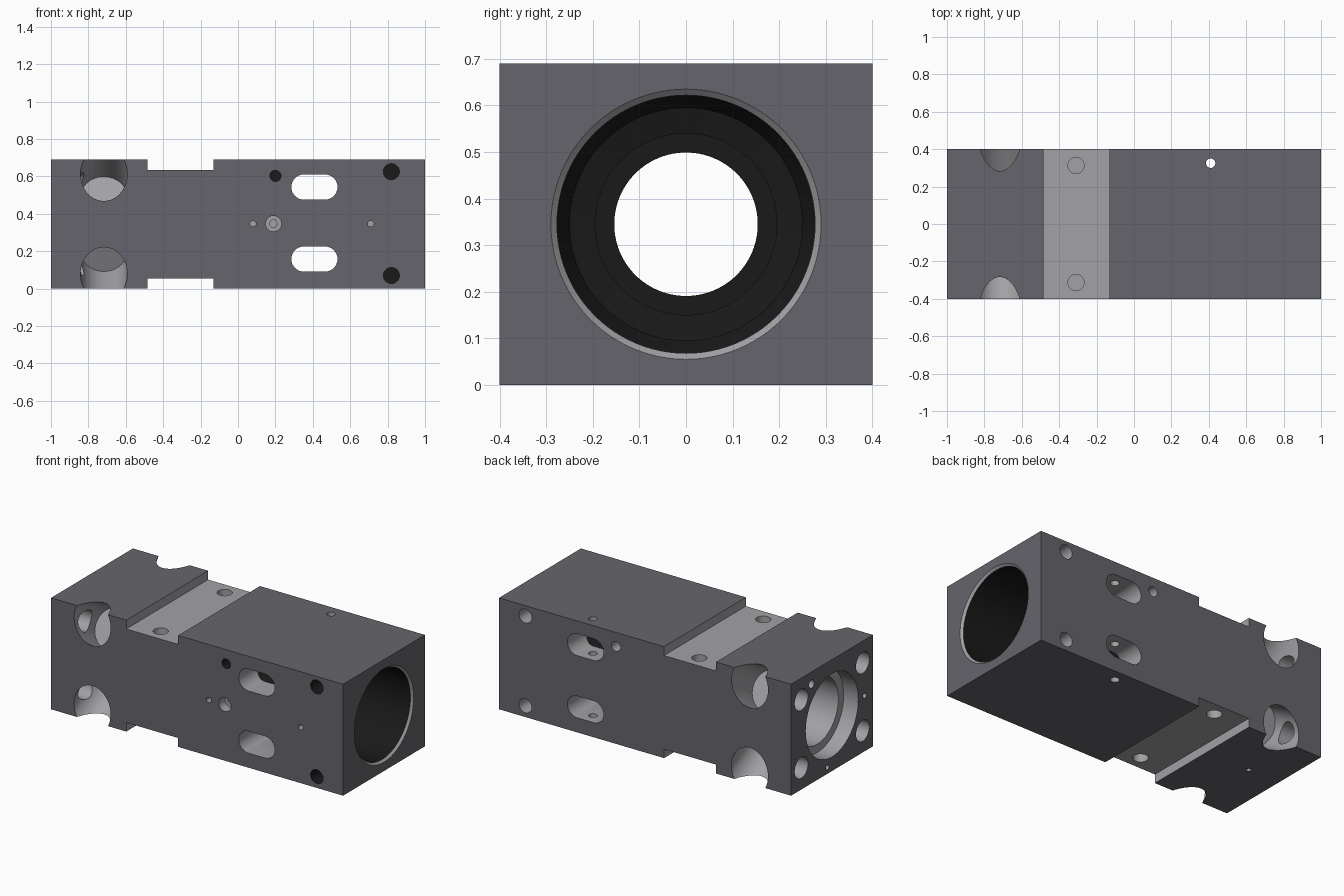
import bpy, bmesh, math
from mathutils import Vector

if "Cube" in bpy.data.objects:
    bpy.data.objects.remove(bpy.data.objects["Cube"])

ZC = 0.345  # bore axis height


def material(name, v, b):
    m = bpy.data.materials.new(name)
    m.diffuse_color = (v, v, b, 1)
    m.use_nodes = True
    m.node_tree.nodes["Principled BSDF"].inputs["Base Color"].default_value = m.diffuse_color
    return m


BODY = material("dark_coating", 0.13, 0.15)
BARE = material("bare_metal", 0.36, 0.38)
BLACK = material("black_lining", 0.01, 0.01)


def make(name, bm, mat):
    bmesh.ops.recalc_face_normals(bm, faces=bm.faces)
    me = bpy.data.meshes.new(name)
    bm.to_mesh(me)
    bm.free()
    me.materials.append(mat)
    ob = bpy.data.objects.new(name, me)
    bpy.context.collection.objects.link(ob)
    return ob


def box(name, lo, hi, mat):
    bm = bmesh.new()
    bmesh.ops.create_cube(bm, size=1)
    for v in bm.verts:
        v.co = [(a + b) / 2 + c * (b - a) for a, b, c in zip(lo, hi, v.co)]
    return make(name, bm, mat)


def prism(name, ring, offset, mat):
    bm = bmesh.new()
    f = bm.faces.new([bm.verts.new(p) for p in ring])
    ext = bmesh.ops.extrude_face_region(bm, geom=[f], use_keep_orig=True)
    for v in ext["geom"]:
        if isinstance(v, bmesh.types.BMVert):
            v.co += Vector(offset)
    return make(name, bm, mat)


def lathe(name, profile, mat, n=96):
    # profile: (x, radius) pairs around the bore axis, capped at both ends
    bm = bmesh.new()
    rings = [[bm.verts.new((x, r * math.cos(t), ZC + r * math.sin(t)))
              for t in (2 * math.pi * i / n for i in range(n))] for x, r in profile]
    for a, b in zip(rings, rings[1:]):
        for i in range(n):
            j = (i + 1) % n
            bm.faces.new((a[i], a[j], b[j], b[i]))
    bm.faces.new(rings[0])
    bm.faces.new(rings[-1])
    return make(name, bm, mat)


def cyl(name, p0, p1, r, mat=BARE, n=40):
    p0, d = Vector(p0), Vector(p1) - Vector(p0)
    q = d.to_track_quat('Z', 'Y')
    ring = [p0 + q @ Vector((r * math.cos(2 * math.pi * i / n), r * math.sin(2 * math.pi * i / n), 0))
            for i in range(n)]
    return prism(name, ring, d, mat)


block = box("housing_block", (-1, -0.4, 0), (1, 0.4, 0.69), BODY)
block.data.materials.append(BARE)
block.data.materials.append(BLACK)


def cut(tool):
    tool.hide_render = True
    m = block.modifiers.new("cut", 'BOOLEAN')
    m.operation, m.solver, m.object = 'DIFFERENCE', 'EXACT', tool
    m.material_mode = 'TRANSFER'
    bpy.context.view_layer.objects.active = block
    bpy.ops.object.modifier_apply(modifier=m.name)
    bpy.data.objects.remove(tool, do_unlink=True)


# Main bore: black from the right, bare counterbore on the left, chamfered mouth
cut(lathe("bore", [(1, 0.277), (0.0, 0.277), (-0.05, 0.25), (-0.06, 0.195),
                   (-0.1, 0.195), (-0.1, 0.154), (-0.5, 0.154)], BLACK))
cut(lathe("left_counterbore", [(-1.1, 0.257), (-0.9, 0.257), (-0.9, 0.205),
                               (-0.6, 0.205), (-0.6, 0.154), (-0.45, 0.154)], BARE))
cut(lathe("mouth_chamfer", [(1.02, 0.31), (0.98, 0.27)], BARE))

# Cross grooves on top and bottom
cut(box("top_groove", (-0.485, -0.5, 0.635), (-0.13, 0.5, 0.8), BARE))
cut(box("bottom_groove", (-0.485, -0.5, -0.1), (-0.13, 0.5, 0.055), BARE))

# Tilted access pockets on the four long edges, with bolt holes from the left end
c, s = math.cos(math.pi / 6), 0.5
for sy in (-1, 1):
    for sz in (-1, 1):
        def at(t):
            return (-0.717, sy * (0.187 + t * c), ZC + sz * (0.145 + t * s))
        cut(cyl("edge_pocket", at(0.4), at(0), 0.125, n=64))
        y, z = sy * 0.30, ZC + sz * 0.21
        cut(cyl("bolt_hole", (-1.1, y, z), (-0.72, y, z), 0.065))

# Rounded slots passing through front to back
for z in (0.158, 0.543):
    ring = []
    for cx, a0 in ((0.4645, -90), (0.3525, 90)):
        for i in range(17):
            a = math.radians(a0 + i * 180 / 16)
            ring.append((cx + 0.0675 * math.cos(a), -0.5, z + 0.0675 * math.sin(a)))
    cut(prism("slot", ring, (0, 1, 0), BARE))

# Blind side holes on front and back
for sy, mat in ((-1, BLACK), (1, BARE)):
    for x, z, r in ((0.82, 0.625, 0.043), (0.82, 0.07, 0.043), (0.2, 0.603, 0.03)):
        cut(cyl("side_hole", (x, sy * 0.5, z), (x, sy * 0.2, z), r, mat))

# Front port with stepped centre and two pin holes
cut(cyl("port", (0.19, -0.5, 0.347), (0.19, -0.34, 0.347), 0.042))
cut(cyl("port_centre", (0.19, -0.5, 0.347), (0.19, -0.295, 0.347), 0.02))
for x in (0.08, 0.71):
    cut(cyl("pin_hole", (x, -0.5, 0.347), (x, -0.34, 0.347), 0.016))

# Groove holes, vertical through hole and bottom pin hole
for y in (-0.313, 0.313):
    for z0, z1 in ((0.8, 0.5), (-0.1, 0.19)):
        cut(cyl("groove_hole", (-0.31, y, z0), (-0.31, y, z1), 0.043))
cut(cyl("vertical_hole", (0.41, 0.325, -0.1), (0.41, 0.325, 0.8), 0.025))
cut(cyl("bottom_pin", (-0.786, 0.04, -0.1), (-0.786, 0.04, 0.06), 0.014))

# Small holes in the left end
for y, z, r in ((0.2, 0.615, 0.025), (-0.32, 0.345, 0.016), (0.045, 0.04, 0.016)):
    cut(cyl("end_pin", (-1.1, y, z), (-0.9, y, z), r))

bpy.ops.object.select_all(action='DESELECT')
block.select_set(True)
bpy.context.view_layer.objects.active = block
bpy.ops.object.shade_smooth_by_angle(angle=math.radians(25))
